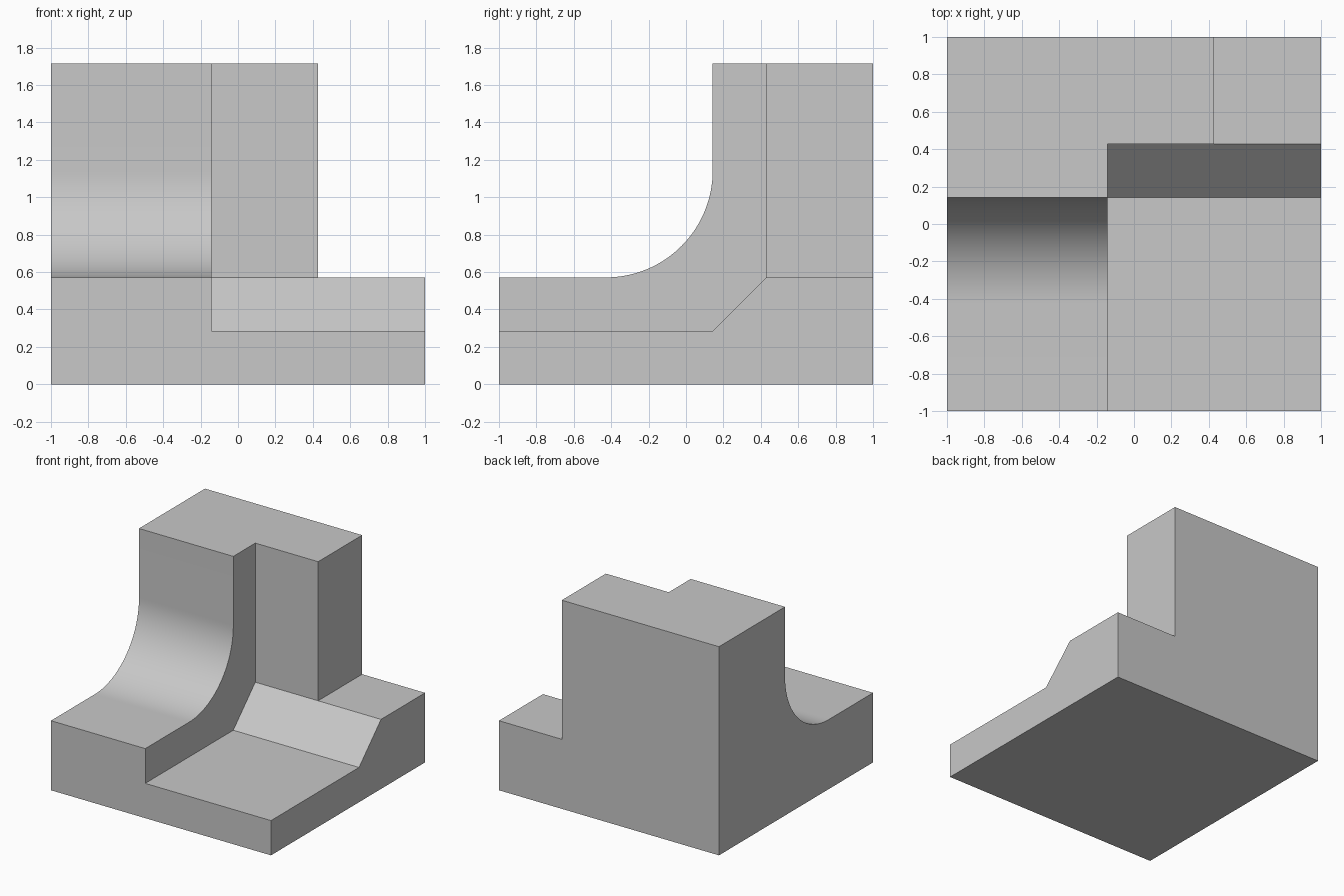
import bpy
import bmesh
from math import cos, sin, pi, radians

cube = bpy.data.objects.get("Cube")
if cube:
    bpy.data.objects.remove(cube, do_unlink=True)

U = 2 / 7            # module of the part
LOW, MID, TOP = U, 2 * U, 6 * U
RIB_X, WALL_X = -U / 2, 1.5 * U
RIB_Y, WALL_Y = U / 2, 1.5 * U
RADIUS = 2 * U
OVER = 0.2           # cutter overshoot

grey = bpy.data.materials.new("plain_grey")
grey.use_nodes = True
grey.diffuse_color = (0.58, 0.58, 0.58, 1)
grey.node_tree.nodes["Principled BSDF"].inputs["Base Color"].default_value = grey.diffuse_color


def extrude_x(name, profile, x0, x1):
    """Solid made by sweeping a (y, z) profile along x."""
    bm = bmesh.new()
    face = bm.faces.new([bm.verts.new((x0, y, z)) for y, z in profile])
    swept = bmesh.ops.extrude_face_region(bm, geom=[face])["geom"]
    verts = [v for v in swept if isinstance(v, bmesh.types.BMVert)]
    bmesh.ops.translate(bm, verts=verts, vec=(x1 - x0, 0, 0))
    bmesh.ops.recalc_face_normals(bm, faces=bm.faces)
    mesh = bpy.data.meshes.new(name)
    bm.to_mesh(mesh)
    bm.free()
    mesh.materials.append(grey)
    obj = bpy.data.objects.new(name, mesh)
    bpy.context.collection.objects.link(obj)
    return obj


def cut(target, cutter):
    """Subtract the cutter and discard it."""
    mod = target.modifiers.new("cut", "BOOLEAN")
    mod.operation = "DIFFERENCE"
    mod.solver = "EXACT"
    mod.object = cutter
    bpy.context.view_layer.update()
    bpy.ops.object.modifier_apply(modifier=mod.name)
    bpy.data.objects.remove(cutter, do_unlink=True)


# Full-width body with a rounded inside corner
steps = 32
fillet = [(RIB_Y - RADIUS + RADIUS * sin(a), MID + RADIUS - RADIUS * cos(a))
          for a in (pi / 2 * i / steps for i in range(steps + 1))]
body = extrude_x("bracket_body",
                 [(-1, 0), (-1, MID)] + fillet + [(RIB_Y, TOP), (1, TOP), (1, 0)],
                 -1, 1)
bpy.context.view_layer.objects.active = body
body.select_set(True)

# Front recess with a sloped back edge
cut(body, extrude_x("recess_cutter",
                    [(-1 - OVER, LOW), (RIB_Y, LOW), (WALL_Y, MID),
                     (WALL_Y, TOP + OVER), (-1 - OVER, TOP + OVER)],
                    RIB_X, 1 + OVER))

# Rear notch beside the upright wall
cut(body, extrude_x("notch_cutter",
                    [(RIB_Y, MID), (1 + OVER, MID),
                     (1 + OVER, TOP + OVER), (RIB_Y, TOP + OVER)],
                    WALL_X, 1 + OVER))

bpy.ops.object.shade_smooth_by_angle(angle=radians(30))
